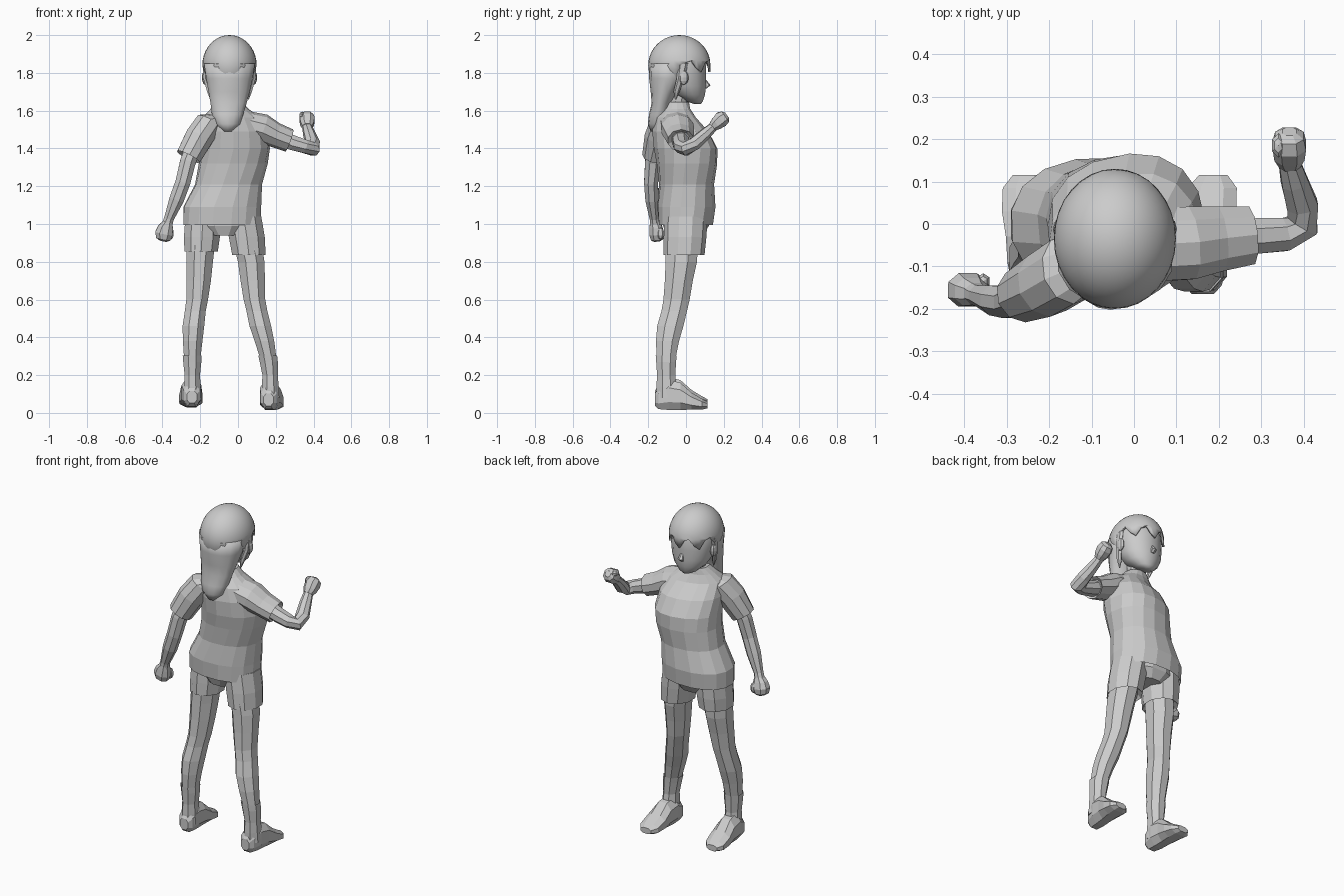
import bpy, bmesh, math
from mathutils import Vector, Matrix

X, Y, Z = Vector((1, 0, 0)), Vector((0, 1, 0)), Vector((0, 0, 1))


def finish(name, bm, smooth=False):
    bmesh.ops.recalc_face_normals(bm, faces=bm.faces)
    me = bpy.data.meshes.new(name)
    bm.to_mesh(me)
    bm.free()
    ob = bpy.data.objects.new(name, me)
    bpy.context.collection.objects.link(ob)
    for p in me.polygons:
        p.use_smooth = smooth
    return ob


def loft(name, rings, n=8, ref=Y, axis=None, power=1.0, smooth=False):
    """Skin elliptical rings (x, y, z, ru, rv[, yaw degrees]) along a path."""
    bm = bmesh.new()
    pts = [Vector(r[:3]) for r in rings]
    loops = []
    for i, r in enumerate(rings):
        t = axis or (pts[min(i + 1, len(pts) - 1)] - pts[max(i - 1, 0)]).normalized()
        u = ref.cross(t).normalized()
        v = t.cross(u)
        rot = Matrix.Rotation(math.radians(r[5] if len(r) > 5 else 0), 3, t)
        loop = []
        for k in range(n):
            a = 2 * math.pi * (k + 0.5) / n
            c, s = math.cos(a), math.sin(a)
            c = math.copysign(abs(c) ** power, c)
            s = math.copysign(abs(s) ** power, s)
            loop.append(bm.verts.new(pts[i] + rot @ (u * r[3] * c + v * r[4] * s)))
        loops.append(loop)
    for a, b in zip(loops, loops[1:]):
        for k in range(n):
            bm.faces.new((a[k], a[(k + 1) % n], b[(k + 1) % n], b[k]))
    bm.faces.new(loops[0])
    bm.faces.new(loops[-1])
    return finish(name, bm, smooth)


def ball(name, loc, scale, seg=10, rings=7, smooth=False):
    bm = bmesh.new()
    bmesh.ops.create_uvsphere(bm, u_segments=seg, v_segments=rings, radius=1,
                              matrix=Matrix.Translation(loc) @ Matrix.Diagonal((*scale, 1)))
    return finish(name, bm, smooth)


# Shirt body, twisted at the shoulders; hem tucks up inside
loft("shirt", [
    (-.085, 0, 1.06, .17, .12, 0), (-.085, 0, .995, .208, .145, 0),
    (-.083, .002, 1.09, .208, .155, 2), (-.05, .003, 1.21, .178, .145, 5),
    (-.025, .005, 1.32, .182, .158, 9), (-.017, -.002, 1.40, .185, .165, 13),
    (-.022, -.03, 1.49, .178, .145, 16), (-.035, -.062, 1.565, .155, .105, 18),
    (-.045, -.055, 1.61, .10, .075, 15), (-.045, -.045, 1.645, .065, .06, 10)],
    n=16, axis=Z, power=.88)

# Sleeves, with cuffs turned in
loft("left_sleeve", [
    (-.08, -.075, 1.56, .05, .06), (-.15, -.105, 1.54, .075, .085),
    (-.205, -.14, 1.46, .078, .08), (-.262, -.168, 1.355, .07, .065),
    (-.255, -.165, 1.365, .05, .045)], n=10, axis=Vector((-.45, -.2, -.87)).normalized())
loft("right_sleeve", [
    (.04, -.05, 1.53, .09, .07), (.13, -.045, 1.505, .09, .078),
    (.20, -.035, 1.47, .08, .066), (.272, -.027, 1.442, .072, .062),
    (.255, -.027, 1.447, .05, .045)], n=10, ref=Z, axis=Vector((.94, .1, -.33)).normalized())

# Arms
loft("left_arm", [
    (-.225, -.155, 1.43, .045, .045), (-.265, -.175, 1.33, .045, .045),
    (-.292, -.185, 1.22, .043, .04), (-.325, -.18, 1.13, .042, .038),
    (-.365, -.168, 1.03, .028, .026), (-.378, -.162, .99, .03, .03)], n=8)
loft("right_arm", [
    (.20, -.03, 1.465, .045, .045), (.29, -.028, 1.43, .045, .043),
    (.355, -.025, 1.41, .042, .038), (.397, -.003, 1.397, .042, .038),
    (.396, .045, 1.425, .04, .037), (.378, .10, 1.475, .034, .032),
    (.366, .145, 1.515, .027, .025)], n=8, ref=Z)

# Fists and thumbs
loft("left_hand", [
    (-.372, -.165, 1.01, .026, .028), (-.383, -.16, .985, .042, .035),
    (-.392, -.155, .95, .05, .042), (-.396, -.153, .92, .04, .035),
    (-.397, -.153, .91, .02, .02)], n=8, axis=Vector((-.2, .1, -.97)).normalized(), power=.85)
loft("right_hand", [
    (.367, .14, 1.513, .027, .026), (.366, .16, 1.53, .038, .036),
    (.366, .185, 1.552, .042, .044), (.366, .208, 1.568, .036, .036),
    (.366, .218, 1.575, .018, .018)], n=8, ref=Z, power=.85)
ball("left_thumb", (-.355, -.135, .95), (.018, .02, .032), 6, 5)
ball("right_thumb", (.34, .185, 1.575), (.018, .03, .02), 6, 5)

# Shorts: hips and two legs with turned-in cuffs
loft("shorts_hips", [(-.075, -.005, .94, .10, .10), (-.08, 0, .99, .18, .125),
                     (-.085, 0, 1.07, .175, .125)], n=12, axis=Z)
for side, top, bottom, zb in (("left", -.185, -.195, .855), ("right", .03, .058, .835)):
    loft(side + "_shorts_leg", [
        (bottom, -.01, zb + .03, .07, .075), (bottom, -.01, zb, .093, .108),
        (bottom * .6 + top * .4, -.005, .93, .10, .113),
        (top, 0, 1.04, .098, .115)], n=10, axis=Z)

# Legs, socks and feet: per height, centre x of each leg, centre y, half width, half depth
LEG = [(.92, -.195, .045, -.02, .082, .092), (.80, -.203, .07, -.025, .076, .09),
       (.70, -.208, .078, -.038, .07, .08), (.60, -.216, .087, -.05, .062, .075),
       (.54, -.226, .10, -.062, .06, .073), (.46, -.236, .118, -.083, .062, .075),
       (.38, -.24, .14, -.098, .056, .066), (.29, -.242, .16, -.105, .047, .054)]
SOCK = [(.28, -.242, .16, -.105, .046, .052), (.305, -.243, .157, -.105, .054, .06),
        (.27, -.242, .163, -.105, .052, .057), (.20, -.242, .17, -.105, .044, .052),
        (.14, -.242, .171, -.103, .048, .058), (.08, -.243, .171, -.10, .052, .062)]
FOOT = [(-.165, .07, .028, .035), (-.145, .078, .046, .062), (-.09, .095, .056, .085),
        (-.03, .088, .058, .077), (.03, .062, .066, .048), (.085, .046, .062, .03),
        (.115, .041, .036, .018)]
for i, side in enumerate(("left", "right")):
    for part, table in (("leg", LEG), ("sock", SOCK)):
        loft(f"{side}_{part}", [(r[1 + i], r[3], r[0], r[4], r[5]) for r in table],
             n=8, axis=Z)
    fx, turn, lift = ((-.247, -.03, .014), (.172, .09, 0))[i]
    loft(f"{side}_foot", [(fx + turn * (y + .05), y, z + lift, w, h) for y, z, w, h in FOOT],
         n=8, ref=Z, axis=Y, power=.85)

# Neck, face, nose and ears
HX, HY = -.045, -.035
loft("neck", [(HX, -.045, 1.58, .055, .055), (HX, -.04, 1.65, .05, .05),
              (HX, -.03, 1.72, .055, .06)], n=10, axis=Z)
loft("face", [
    (HX, .062, 1.635, .022, .018), (HX, .045, 1.65, .055, .045),
    (HX, .02, 1.685, .092, .082), (HX, .0, 1.73, .115, .108),
    (HX, -.01, 1.79, .126, .118), (HX, -.02, 1.85, .13, .13),
    (HX, -.03, 1.92, .11, .11)], n=16, axis=Z, smooth=True)
loft("nose", [(HX, .098, 1.765, .008, .008), (HX, .112, 1.735, .016, .018),
              (HX, .10, 1.718, .014, .01)], n=6, axis=Z)
for s, side in ((-1, "left"), (1, "right")):
    ball(side + "_ear", (HX + s * .13, -.012, 1.775), (.016, .026, .038), 8, 6)
    # Side lock hanging beside the ear
    loft(side + "_hair_lock", [
        (HX + s * .131, -.015, 1.85, .012, .028), (HX + s * .126, -.03, 1.77, .014, .02),
        (HX + s * .108, -.05, 1.70, .012, .016), (HX + s * .10, -.055, 1.66, .003, .004)],
        n=6, axis=Z)

# Hair cap with a jagged fringe cut into a sphere
bm = bmesh.new()
bmesh.ops.create_uvsphere(bm, u_segments=32, v_segments=20, radius=1)
gone = [f for f in bm.faces if (c := f.calc_center_median()).z < -.05 and c.y > .05]
bmesh.ops.delete(bm, geom=gone, context='FACES')
for v in bm.verts:
    if v.is_boundary and v.co.y > .15:
        k = round(math.atan2(v.co.y, v.co.x) / (2 * math.pi / 32))
        v.co.z += (-.22, .08, .16, -.08)[k % 4]
    elif v.co.z < 0:
        v.co.x *= 1 + v.co.z * .25
bm.transform(Matrix.Translation((HX, HY, 1.84)) @ Matrix.Diagonal((.144, .165, .16, 1)))
cap = finish("hair_cap", bm, True)
mod = cap.modifiers.new("thickness", 'SOLIDIFY')
mod.thickness = .012

# Long hair down the back
loft("back_hair", [
    (HX, -.085, 1.85, .138, .11), (HX, -.09, 1.77, .126, .105),
    (HX - .002, -.115, 1.70, .112, .072), (HX - .005, -.13, 1.64, .098, .052),
    (HX - .01, -.142, 1.58, .085, .054), (HX - .01, -.152, 1.53, .068, .05),
    (HX - .008, -.155, 1.49, .03, .032)], n=14, axis=Z, smooth=True)
